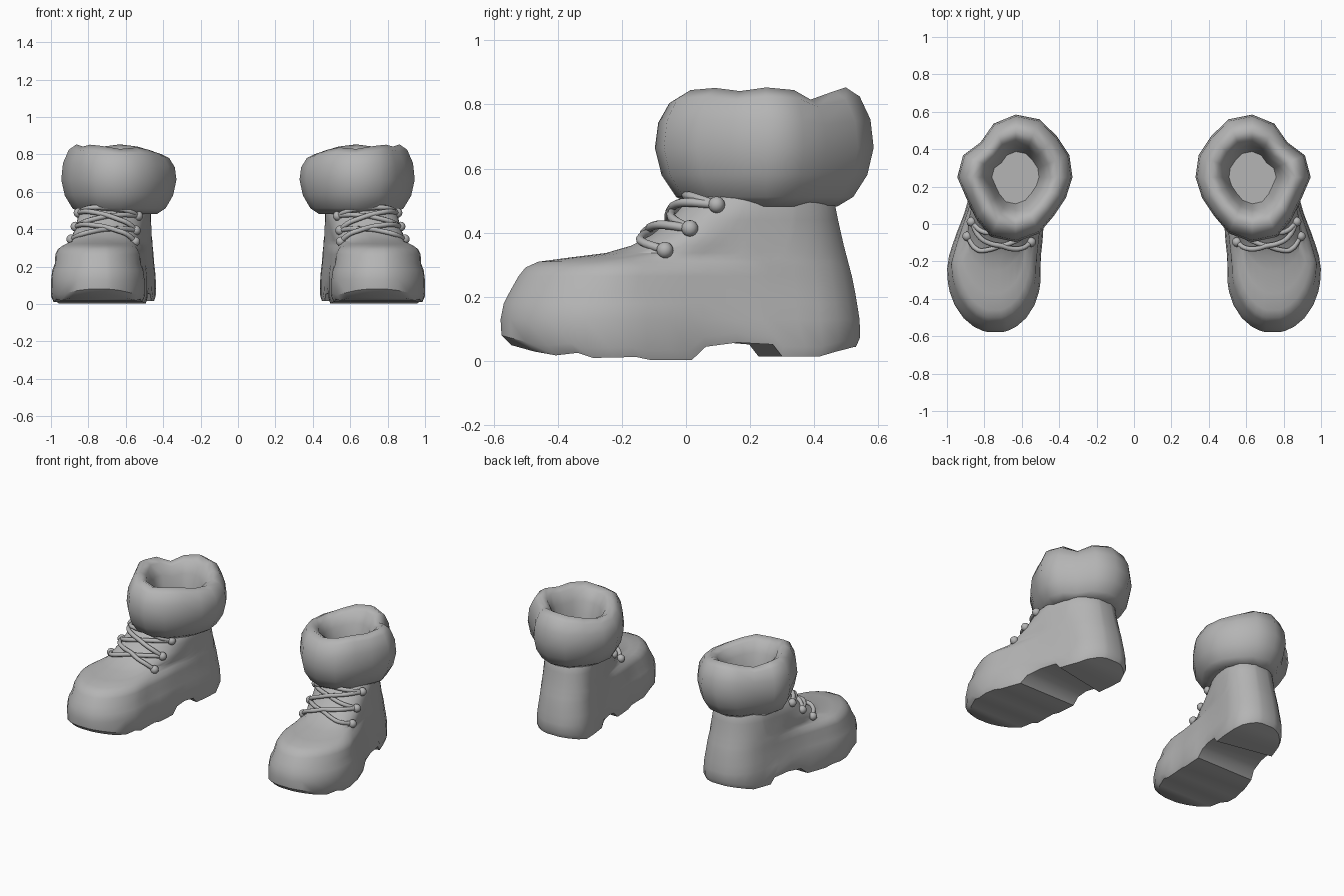
import bpy, bmesh, math
from mathutils import Vector
from mathutils.bvhtree import BVHTree

if "Cube" in bpy.data.objects:
    bpy.data.objects.remove(bpy.data.objects["Cube"])

grey = bpy.data.materials.new("soft_grey")
grey.diffuse_color = (0.46, 0.46, 0.46, 1)
grey.use_nodes = True
grey.node_tree.nodes["Principled BSDF"].inputs["Base Color"].default_value = grey.diffuse_color


def interp(table, v):
    """Piecewise linear lookup in (key, value) pairs."""
    if v <= table[0][0]:
        return table[0][1]
    for (a, p), (b, q) in zip(table, table[1:]):
        if v <= b:
            return p + (q - p) * (v - a) / (b - a)
    return table[-1][1]


def finish(bm, name, angle=40):
    bmesh.ops.recalc_face_normals(bm, faces=bm.faces)
    mesh = bpy.data.meshes.new(name)
    bm.to_mesh(mesh)
    mesh.materials.append(grey)
    ob = bpy.data.objects.new(name, mesh)
    bpy.context.collection.objects.link(ob)
    ob.modifiers.new("pair", 'MIRROR').use_mirror_merge = False
    bpy.ops.object.select_all(action='DESELECT')
    ob.select_set(True)
    bpy.context.view_layer.objects.active = ob
    bpy.ops.object.shade_smooth_by_angle(angle=math.radians(angle))
    return ob


# Boot: foot-shaped outlines stacked by height
CENTRE = [(-.6, .742), (-.2, .75), (.1, .685), (.4, .622), (.55, .61)]
WIDTH = [(-.22, .25), (-.08, .237), (.1, .205), (.35, .188)]
SOLE_Z = [(-.575, .05), (-.5, .03), (-.43, .018), (-.36, .026), (-.31, .01), (-.17, .013),
          (-.12, .003), (.01, .003), (.055, .045), (.14, .058), (.235, .052), (.265, .015),
          (.42, .015), (.54, .045)]
STATIONS = [-.575, -.567, -.545, -.5, -.43, -.36, -.31, -.24, -.17, -.12, -.05, .01, .055,
            .14, .235, .265, .35, .42, .475, .515, .535, .543]
# (z, front y, back y, toe width scale, heel width scale); the first two follow the sole
RINGS = [(0, -.545, .53, .95, .96), (.03, -.575, .543, 1, 1), (.13, -.578, .541, 1, 1),
         (.18, -.568, .533, .975, .985), (.215, -.55, .527, .92, .965), (.265, -.522, .517, .91, .955),
         (.292, -.5, .51, .865, .95), (.31, -.46, .505, .79, .945), (.322, -.37, .502, .75, .94),
         (.337, -.25, .498, .76, .935), (.36, -.17, .492, .79, .93), (.395, -.105, .484, .83, .925),
         (.44, -.05, .474, .88, .92), (.49, -.005, .464, .9, .92), (.53, .06, .44, .8, .85)]


def rounding(d, radius, power):
    k = min(1, max(0, 1 - d / radius))
    return (1 - k ** power) ** .5


bm = bmesh.new()
rings = []
for i, (z, front, back, toe, heel) in enumerate(RINGS):
    ring = []
    for side in (-1, 1):
        row = []
        for s in STATIONS:
            t = (s + .575) / 1.118
            y = front + (back - front) * t
            end = rounding(y - front + .004, .32 if z < .34 else .23, 2.1) * rounding(back - y + .005, .18, 2.1)
            scale = interp([(-.08, toe), (.2, heel)], y)
            half = interp(WIDTH, y) * scale * end
            # the heel breast runs at a slant
            slant = side * .04 * max(0, 1 - abs(s - .25) / .2) if i < 2 else 0
            zz = z + interp(SOLE_Z, s) if i < 2 else z
            row.append(bm.verts.new((interp(CENTRE, y) + side * half, y + slant, zz)))
        ring.append(row)
    rings.append(ring)
n = len(STATIONS)
loops = [r[0] + r[1][::-1] for r in rings]
for a, b in zip(loops, loops[1:]):
    for j in range(2 * n):
        k = (j + 1) % (2 * n)
        bm.faces.new((a[j], a[k], b[k], b[j]))
for left, right in (rings[0], rings[-1]):
    for j in range(n - 1):
        bm.faces.new((left[j], left[j + 1], right[j + 1], right[j]))
bmesh.ops.recalc_face_normals(bm, faces=bm.faces)
surface = BVHTree.FromBMesh(bm)
finish(bm, "boot")

# Cuff: lumpy padded collar, radius and crest height by direction
RADII = [.313, .305, .265, .31, .335, .335, .31, .31, .303, .29, .29, .325, .347, .345, .305, .287]
CREST = [1.05, 1.0, .82, .98, 1.05, .98, .85, .75, .73, .78, .88, .95, .9, 1.0, 1.04, .98]
PROFILE = [(.5, .50), (.66, .482), (.81, .512), (.94, .58), (1, .665), (.97, .75), (.87, .818),
           (.74, .845), (.61, .82), (.51, .75), (.45, .67), (.41, .61)]
bm = bmesh.new()
rows = []
for f, z in PROFILE:
    row = []
    for j, (r, c) in enumerate(zip(RADII, CREST)):
        a = 2 * math.pi * j / 16
        rr = r * f
        zz = .68 + (z - .68) * c if z > .68 else z
        row.append(bm.verts.new((.632 + rr * math.cos(a), .25 + rr * math.sin(a), zz)))
    rows.append(row)
for a, b in zip(rows, rows[1:]):
    for j in range(16):
        k = (j + 1) % 16
        bm.faces.new((a[j], a[k], b[k], b[j]))
bm.faces.new(rows[0])
bm.faces.new(rows[-1])
finish(bm, "padded_cuff", 75)

# Eyelet knobs on both sides of the instep
outer = [Vector(p) for p in ((.88, -.065, .345), (.86, .015, .408), (.83, .10, .478))]
inner = [Vector(p) for p in ((.54, -.10, .345), (.53, -.03, .408), (.52, .05, .478))]
bm = bmesh.new()
for group in (outer, inner):
    for i, p in enumerate(group):
        near, normal, _, _ = surface.find_nearest(p)
        group[i] = near + normal * .006
        ball = bmesh.ops.create_uvsphere(bm, u_segments=12, v_segments=8, radius=.026)
        bmesh.ops.translate(bm, verts=ball["verts"], vec=group[i])
finish(bm, "eyelet_knobs", 60)

# Laces: crossing cords that hug the instep
cord = bpy.data.curves.new("laces", 'CURVE')
cord.dimensions = '3D'
cord.bevel_depth = .0135
cord.bevel_resolution = 2
cord.resolution_u = 4
cord.use_fill_caps = True
cord.materials.append(grey)
pairs = [(0, 1), (1, 0), (1, 2), (2, 1), (2, 2)]
for i, j in pairs:
    path = [outer[i]]
    for t in (.17, .33, .5, .67, .83):
        p = outer[i].lerp(inner[j], t)
        p.z += .02 * math.sin(math.pi * t)
        hit, normal, _, _ = surface.ray_cast(Vector((p.x, -1, p.z)), Vector((0, 1, 0)))
        if hit:
            path.append(hit + normal * (.01 if i < j else .02))
    path.append(inner[j])
    for sign in (1, -1):
        spline = cord.splines.new('BEZIER')
        spline.bezier_points.add(len(path) - 1)
        for b, p in zip(spline.bezier_points, path):
            b.co = (sign * p.x, p.y, p.z)
            b.handle_left_type = b.handle_right_type = 'AUTO'
lace = bpy.data.objects.new("laces", cord)
bpy.context.collection.objects.link(lace)
